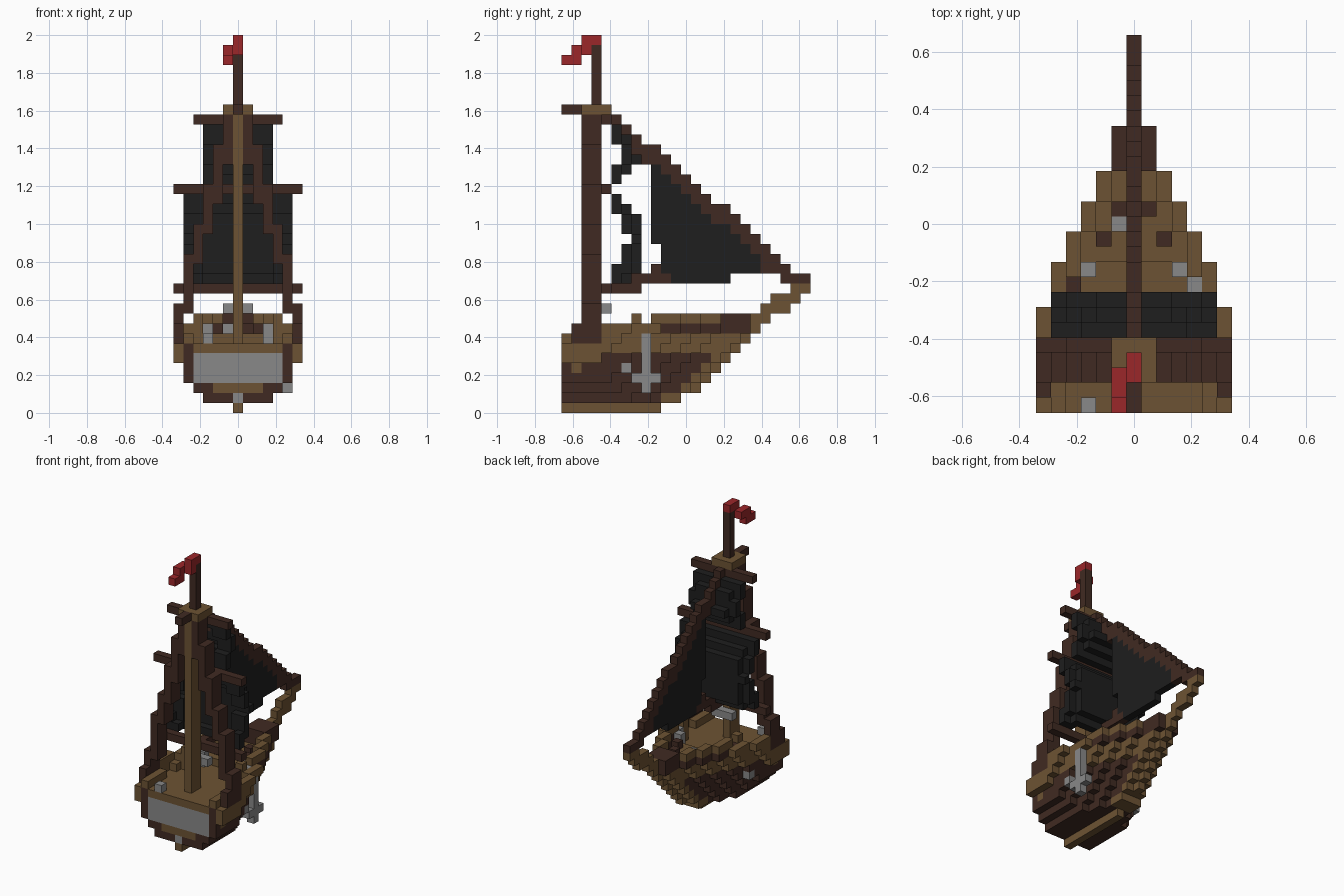
import bpy
import bmesh
from mathutils import Vector

if "Cube" in bpy.data.objects:
    bpy.data.objects.remove(bpy.data.objects["Cube"])

V = 2 / 38          # block size
COLOURS = {
    "tan_wood": (0.152, 0.086, 0.033),
    "dark_wood": (0.051, 0.023, 0.016),
    "black_cloth": (0.013, 0.013, 0.013),
    "grey_metal": (0.25, 0.25, 0.25),
    "red_cloth": (0.33, 0.02, 0.023),
}
TAN, BROWN, BLACK, GREY, RED = range(5)

materials = []
for name, rgb in COLOURS.items():
    m = bpy.data.materials.new(name)
    m.use_nodes = True
    m.diffuse_color = (*rgb, 1)
    m.node_tree.nodes["Principled BSDF"].inputs["Base Color"].default_value = (*rgb, 1)
    materials.append(m)

cells = {}          # (i, j, k) -> (part, colour)


def span(r):
    return range(r[0], r[1] + 1) if isinstance(r, tuple) else (r,)


def put(part, colour, i, j, k, mirror=False):
    """Fill a box of blocks; each range is one index or (first, last)."""
    for a in span(i):
        for b in span(j):
            for c in span(k):
                cells[a, b, c] = (part, colour)
                if mirror:
                    cells[-a, b, c] = (part, colour)


def deck_half(j):
    """Half width of the deck outline at a station along the ship."""
    for last, half in ((6, 6), (9, 5), (11, 4), (13, 3), (15, 2), (18, 1)):
        if j <= last:
            return half
    return 0


# Hull: each layer is narrower and ends earlier than the one above
layer_half = [0, 3, 4, 5, 5, 6, 6]
for k, limit in enumerate(layer_half):
    end = 9 if k == 0 else 11 + k - (k < 2)
    for j in range(end + 1):
        half = min(limit, deck_half(j + 8 - k))
        for i in range(-half, half + 1):
            keel = k == 0 or j >= end - 1
            rim = k == 6 or abs(i) == 6
            put("hull", TAN if keel or rim else BROWN, i, j, k)
put("hull", TAN, 5, 1, 4, True)

# Low stern rails and raised fore deck
put("stern_rail", TAN, 5, (0, 3), 7, True)
for j in range(10, 18):
    h = deck_half(j + 1)
    put("fore_deck", TAN, (-h, h), j, 7)

# Bulwarks follow the deck outline
for k, first in ((7, 4), (8, 4), (9, 10)):
    for j in range(first, 19 if k > 7 else 18):
        half, ahead = deck_half(j + (k == 7)), deck_half(j + 1 + (k == 7))
        dark = k > 7 and j > 15 or k == 8 and j > 9
        inner = half if half == ahead else ahead + 1
        put("bulwark", BROWN if dark else TAN, (min(inner, half), half), j, k, True)
        if j > 15:
            put("bulwark", BROWN if dark else TAN, (-half, half), j, k)
put("bulwark", TAN, 4, 9, (7, 9), True)
put("bulwark", TAN, 4, 7, (7, 9), True)

# Curved stem rising to the bow tip
for k, first, last in ((7, 17, 18), (8, 18, 19), (9, 19, 20),
                       (10, 20, 22), (11, 21, 23), (12, 23, 24)):
    put("stem", TAN, 0, (first, last), k)

# Stern window panel, trim and rudder hinge
put("stern_window", GREY, (-4, 4), 0, (3, 5))
put("stern_trim", TAN, (-2, 2), 0, 2)
put("stern_trim", BROWN, 5, 0, 6, True)
put("rudder_hinge", GREY, 0, 0, 1)

# Fittings on the decks
put("deck_fittings", GREY, -3, 0, 7)
put("deck_fittings", GREY, 3, 9, (7, 8), True)
put("deck_fittings", GREY, 4, 8, (7, 8))
put("deck_fittings", GREY, -1, 12, 8)
put("deck_fittings", TAN, -4, 8, 7)
put("deck_fittings", BROWN, -4, 8, 8)
put("deck_fittings", BROWN, 2, 11, 8, True)
put("deck_fittings", BROWN, 1, 13, 8, True)
put("side_rings", GREY, 5, 6, 4, True)

# Anchor on the left side
put("anchor", GREY, 5, 8, (2, 7))
put("anchor", GREY, 5, (7, 9), 3)

# Mast, lookout and topmast
put("mast", TAN, 0, (2, 3), (7, 29))
put("lookout", TAN, (-1, 1), (2, 4), 30)
put("lookout_spar", BROWN, 0, (0, 1), 30)
put("topmast", BROWN, 0, 3, (31, 36))
put("mast_cleat", GREY, (-1, 1), 4, 10)

# Flag
put("flag", RED, 0, (2, 3), 37)
put("flag", RED, 0, 2, 36)
put("flag", RED, -1, (1, 2), 36)
put("flag", RED, -1, (0, 1), 35)

# Shrouds climbing from the rails to the mast
for i, low, high in ((6, 7, 10), (5, 10, 15), (4, 15, 18), (3, 18, 22), (2, 21, 26), (1, 25, 29)):
    put("shrouds", BROWN, i, (2, 3), (low, high), True)
put("shrouds", BROWN, 6, (1, 3), 8, True)
put("shrouds", BROWN, 6, 1, 7, True)

# Yards
for k, half in ((12, 6), (22, 6), (29, 4)):
    put("yards", BROWN, (-half, half), 4, k)


def square_sail(part, half, bottom, depths):
    """Billowing sail: the middle hangs forward and the edges step back."""
    for n, (a, b) in enumerate(depths):
        mid = (a + b) // 2
        put(part, BLACK, (2 - half, half - 2), b, bottom + n)
        put(part, BLACK, half - 1, (mid, b), bottom + n, True)
        put(part, BLACK, half, (a, mid), bottom + n, True)


square_sail("lower_sail", 5, 13, [(5, 6), (5, 7), (6, 7), (6, 7), (7, 7),
                                  (6, 7), (6, 7), (5, 6), (5, 5)])
square_sail("upper_sail", 3, 23, [(5, 5), (5, 6), (6, 7), (6, 6), (5, 6), (5, 5)])

# Triangular fore sail under a sloping stay
for j in range(5, 23):
    top = int(29.5 - (j - 5) * 0.86)
    if 9 <= j <= 19:
        low = 17 if j == 9 else 13 if j <= 16 else 14
        put("fore_sail", BLACK, 0, j, (low, top - 1))
    put("stay", BROWN, 0, j, (max(top - 1, 14), top))
put("stay", BROWN, 0, (22, 24), 13)
put("stay", BROWN, 0, (20, 22), 14)

# Boom at the foot of the sails
put("boom", BROWN, 0, (4, 7), 12)
put("boom", BROWN, 0, (7, 10), 13)
put("boom", BROWN, 0, 9, 14)

# Turn the blocks of each part into a mesh with only its outer faces
AXES = [Vector((1, 0, 0)), Vector((0, 1, 0)), Vector((0, 0, 1))]


def build(part):
    bm = bmesh.new()
    points = {}

    def vert(p):
        key = tuple(round(c * 2) for c in p)
        if key not in points:
            points[key] = bm.verts.new((p.x * V, (p.y - 12) * V, (p.z + 0.5) * V))
        return points[key]

    for cell, (owner, colour) in cells.items():
        if owner != part:
            continue
        c = Vector(cell)
        for n in range(3):
            for s in (1, -1):
                d = AXES[n] * s
                if tuple(int(q) for q in c + d) in cells:
                    continue
                u, w = AXES[(n + 1) % 3] / 2, AXES[(n + 2) % 3] / 2 * s
                mid = c + d / 2
                f = bm.faces.new([vert(mid + o) for o in (-u - w, u - w, u + w, w - u)])
                f.material_index = colour
    mesh = bpy.data.meshes.new(part)
    bm.to_mesh(mesh)
    bm.free()
    for m in materials:
        mesh.materials.append(m)
    bpy.context.collection.objects.link(bpy.data.objects.new(part, mesh))


for part in sorted({owner for owner, _ in cells.values()}):
    build(part)
